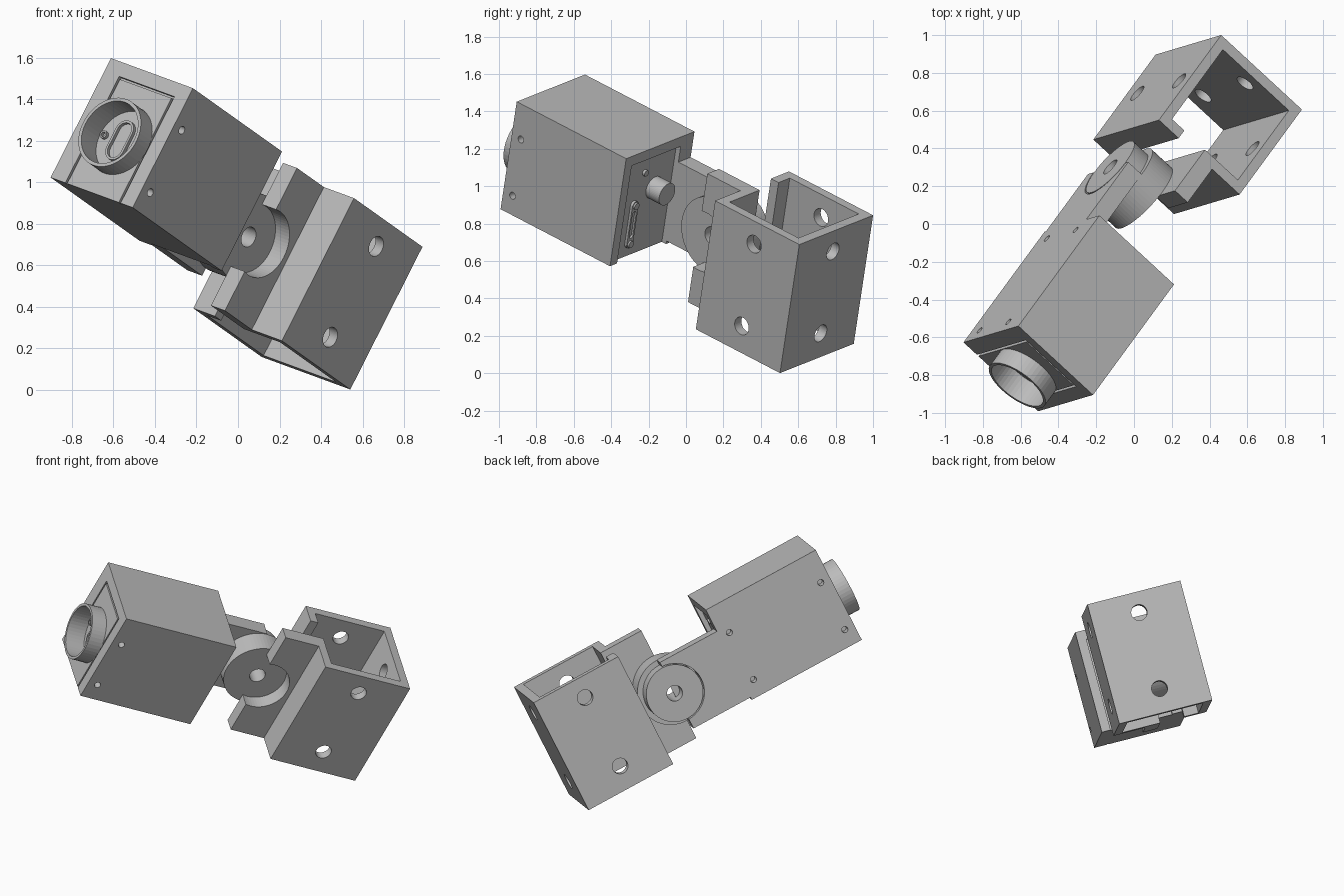
import bpy, bmesh, math
from mathutils import Matrix, Vector

if "Cube" in bpy.data.objects:
    bpy.data.objects.remove(bpy.data.objects["Cube"])

# Tilted frame shared by all parts: u across, v along, s downwards
across = Vector((0.709, -0.655, -0.260)).normalized()
along = Vector((0.546, 0.743, -0.388))
along = (along - across * along.dot(across)).normalized()
up = across.cross(along)
FRAME = Matrix.Translation((-0.612, -0.54, 1.597)) @ Matrix((across, along, up)).transposed().to_4x4()

grey = bpy.data.materials.new("light_grey")
grey.use_nodes = True
grey.diffuse_color = (0.5, 0.5, 0.5, 1)
grey.node_tree.nodes["Principled BSDF"].inputs["Base Color"].default_value = (0.5, 0.5, 0.5, 1)


def make(name, bm):
    bmesh.ops.recalc_face_normals(bm, faces=bm.faces)
    mesh = bpy.data.meshes.new(name)
    bm.to_mesh(mesh)
    bm.free()
    mesh.materials.append(grey)
    obj = bpy.data.objects.new(name, mesh)
    bpy.context.collection.objects.link(obj)
    obj.matrix_world = FRAME
    return obj


def box(name, u, v, s):
    bm = bmesh.new()
    size = Matrix.Diagonal((u[1] - u[0], v[1] - v[0], s[1] - s[0], 1))
    mid = Matrix.Translation((sum(u) / 2, sum(v) / 2, -sum(s) / 2))
    bmesh.ops.create_cube(bm, size=1, matrix=mid @ size)
    return make(name, bm)


def cylinder(name, axis, centre, radius, span, sides=48):
    """Cylinder along u or v; centre holds the other two coordinates."""
    bm = bmesh.new()
    mid = sum(span) / 2
    if axis == "u":
        place = Matrix.Translation((mid, centre[0], -centre[1])) @ Matrix.Rotation(math.pi / 2, 4, "Y")
    else:
        place = Matrix.Translation((centre[0], mid, -centre[1])) @ Matrix.Rotation(math.pi / 2, 4, "X")
    bmesh.ops.create_cone(bm, cap_ends=True, segments=sides, radius1=radius, radius2=radius,
                          depth=span[1] - span[0], matrix=place)
    return make(name, bm)


def stadium(name, u, s, radius, v):
    """Rounded slot shape standing along s."""
    bm = bmesh.new()
    ring = []
    for i in range(26):
        end = i // 13
        a = math.pi * (i - end) / 12
        ring.append(bm.verts.new((u + radius * math.cos(a), v[0],
                                  -s[end] + radius * math.sin(a))))
    face = bm.faces.new(ring)
    out = bmesh.ops.extrude_face_region(bm, geom=[face])
    bmesh.ops.translate(bm, vec=(0, v[1] - v[0], 0),
                        verts=[g for g in out["geom"] if isinstance(g, bmesh.types.BMVert)])
    return make(name, bm)


def combine(obj, cutters, operation="DIFFERENCE"):
    for c in cutters:
        m = obj.modifiers.new("bool", "BOOLEAN")
        m.operation, m.solver, m.object = operation, "EXACT", c
    bpy.context.view_layer.update()
    deps = bpy.context.evaluated_depsgraph_get()
    mesh = bpy.data.meshes.new_from_object(obj.evaluated_get(deps))
    obj.modifiers.clear()
    obj.data = mesh
    for c in cutters:
        bpy.data.objects.remove(c)
    return obj


W, L, H = 0.557, 0.787, 0.65
HINGE = (1.2, 0.375)

# Main housing with cover groove, rear recess and screw holes
cuts = [box("groove_top", (0.10, 0.475), (-0.1, 0.02), (0.07, 0.082))]
for u in (0.10, 0.463):
    cuts.append(box("groove_side", (u, u + 0.012), (-0.1, 0.02), (0.075, 0.7)))
cuts.append(box("rear_recess", (0.1, 0.5), (L - 0.03, L + 0.1), (0.06, 0.75)))
for s in (0.2, 0.54):
    cuts.append(cylinder("hole", "u", (0.066, s), 0.02, (-0.1, 0.06), 24))
    cuts.append(cylinder("hole", "u", (0.72, s), 0.02, (-0.1, 0.06), 24))
    cuts.append(cylinder("hole", "u", (0.066, s), 0.02, (W - 0.06, W + 0.1), 24))
TUBE = (0.295, 0.36)
cuts.append(cylinder("lens_well", "v", TUBE, 0.163, (-0.1, 0.03)))
combine(box("main_housing", (0, W), (0, L), (0, H)), cuts)

# Lens tube and the details at its bottom
combine(cylinder("lens_tube", "v", TUBE, 0.18, (-0.1, 0.0)),
        [cylinder("bore", "v", TUBE, 0.163, (-0.2, 0.1))])
combine(stadium("lens_slot_rim", 0.275, (0.31, 0.41), 0.055, (0.012, 0.03)),
        [stadium("slot", 0.275, (0.31, 0.41), 0.043, (-0.1, 0.1))])
combine(cylinder("lens_screw", "v", (0.165, 0.36), 0.02, (0.012, 0.03), 24),
        [cylinder("bore", "v", (0.165, 0.36), 0.012, (-0.1, 0.1), 24)])

# Rear connectors
floor = L - 0.03
cylinder("rear_connector", "v", (0.24, 0.28), 0.065, (floor, L + 0.065))
cylinder("rear_screw", "v", (0.34, 0.16), 0.018, (floor, floor + 0.015), 24)
combine(stadium("rear_port_rim", 0.394, (0.34, 0.57), 0.026, (floor, floor + 0.015)),
        [stadium("slot", 0.394, (0.39, 0.52), 0.015, (floor + 0.004, L + 0.1))])
for s in (0.34, 0.57):
    cylinder("port_screw", "v", (0.394, s), 0.02, (floor, floor + 0.025), 24)

# Arm plate, with a round pocket for the hinge
combine(box("arm_plate", (0, 0.1), (L, 1.195), (0.155, 0.632)),
        [cylinder("pocket", "u", HINGE, 0.19, (-0.1, 0.095))])

# Hinge discs
for name, radius, span in (("hinge_cap", 0.182, (0, 0.1)), ("hinge_disc", 0.217, (0.1, 0.25))):
    combine(cylinder(name, "u", HINGE, radius, span, 64),
            [cylinder("bore", "u", HINGE, 0.05, (-0.2, 0.5))])

# Bracket: open rectangular sleeve with a slotted front wall and a tongue
T = 0.055
U0, U1, V0, V1, S0, S1 = -0.052, 0.55, 1.417, 2.022, -0.02, 0.757
UM, VM = (U0 + U1) / 2, (V0 + V1) / 2
cuts = [box("hollow", (U0 + T, U1 - T), (V0 + T, V1 - T), (S0 - 0.1, S1 + 0.1)),
        box("slot", (0.095, 0.25), (V0 - 0.1, V0 + T + 0.05), (S0 - 0.1, S1 + 0.1))]
for s in (0.11, 0.605):
    cuts.append(cylinder("hole", "u", (VM, s), 0.05, (U0 - 0.1, U1 + 0.1)))
    cuts.append(cylinder("hole", "v", (UM, s), 0.05, (V1 - T - 0.05, V1 + 0.1)))
combine(box("bracket_sleeve", (U0, U1), (V0, V1), (S0, S1)), cuts)
combine(box("bracket_tongue", (0.25, 0.345), (1.18, V0), (S0, S1)),
        [cylinder("notch", "u", (1.215, HINGE[1]), 0.172, (0.1, 0.5), 64)])

# Smooth round surfaces, crisp edges
for obj in bpy.context.collection.objects:
    if obj.type == "MESH" and obj.matrix_world == FRAME:
        obj.data.shade_smooth()
        obj.data.set_sharp_from_angle(angle=math.radians(30))
